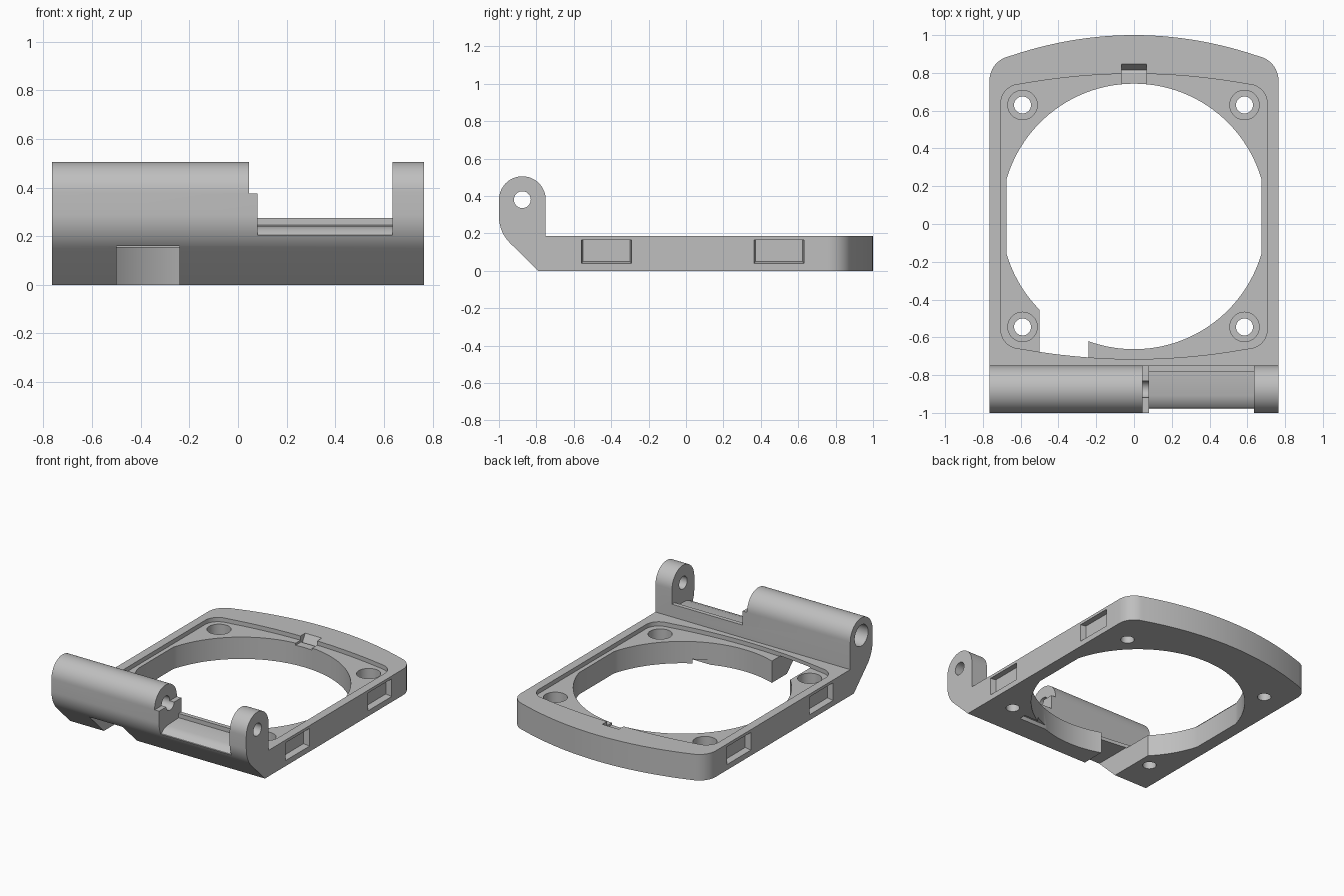
import bpy, bmesh, math
from mathutils import Vector

cube = bpy.data.objects.get("Cube")
if cube:
    bpy.data.objects.remove(cube, do_unlink=True)

grey = bpy.data.materials.new("plain_grey")
grey.use_nodes = True
colour = (0.52, 0.52, 0.52, 1)
grey.diffuse_color = colour
grey.node_tree.nodes["Principled BSDF"].inputs["Base Color"].default_value = colour


def prism(name, pts, lo, hi, axis="z"):
    """Extrude a closed profile: (x, y) along z, or (y, z) along x."""
    bm = bmesh.new()
    place = (lambda p, d: (p[0], p[1], d)) if axis == "z" else (lambda p, d: (d, p[0], p[1]))
    face = bm.faces.new([bm.verts.new(place(p, lo)) for p in pts])
    out = bmesh.ops.extrude_face_region(bm, geom=[face])
    shift = Vector(place((0, 0), hi - lo))
    bmesh.ops.translate(bm, vec=shift, verts=[v for v in out["geom"] if isinstance(v, bmesh.types.BMVert)])
    bmesh.ops.recalc_face_normals(bm, faces=bm.faces)
    mesh = bpy.data.meshes.new(name)
    bm.to_mesh(mesh)
    bm.free()
    mesh.materials.append(grey)
    ob = bpy.data.objects.new(name, mesh)
    bpy.context.collection.objects.link(ob)
    return ob


def box(name, x0, x1, y0, y1, z0, z1):
    return prism(name, [(x0, y0), (x1, y0), (x1, y1), (x0, y1)], z0, z1)


def arc(cx, cy, r, a0, a1, n):
    """Points on an arc, in degrees, both ends included."""
    angles = [math.radians(a0 + (a1 - a0) * i / n) for i in range(n + 1)]
    return [(cx + r * math.cos(a), cy + r * math.sin(a)) for a in angles]


def circle(cx, cy, r, n=48):
    return arc(cx, cy, r, 0, 360, n)[:-1]


def rounded(corners, n=12):
    """Round the corners (x, y, radius) of an outline."""
    pts = []
    for i, (x, y, r) in enumerate(corners):
        p = Vector((x, y))
        if r == 0:
            pts.append(p)
            continue
        a = (Vector(corners[i - 1][:2]) - p).normalized()
        b = (Vector(corners[(i + 1) % len(corners)][:2]) - p).normalized()
        half = a.angle(b) / 2
        centre = p + (a + b).normalized() * (r / math.sin(half))
        start = p + a * (r / math.tan(half)) - centre
        end = p + b * (r / math.tan(half)) - centre
        pts += [centre + start.lerp(end, k / n).normalized() * r for k in range(n + 1)]
    return pts


def bow(top, radius, half, n=24):
    """Shallow crown from +x to -x."""
    xs = [half - 2 * half * i / n for i in range(n + 1)]
    return [(x, top - x * x / (2 * radius), 0) for x in xs]


def combine(target, tool, operation="DIFFERENCE"):
    mod = target.modifiers.new("combine", "BOOLEAN")
    mod.operation, mod.solver, mod.object = operation, "EXACT", tool
    bpy.context.view_layer.objects.active = target
    bpy.ops.object.modifier_apply(modifier=mod.name)
    bpy.data.objects.remove(tool, do_unlink=True)


# Frame plate with crowned back edge
height = 0.185
frame = prism("hinged_ring_frame", rounded(
    [(-0.765, -0.77, 0), (0.765, -0.77, 0), (0.765, 0.855, 0.13)]
    + bow(1, 1.95, 0.59) + [(-0.765, 0.855, 0.13)]), 0, height)

# Hinge block: rounded top, swept lower front
pivot_y, pivot_z = -0.875, 0.38
hinge = prism("hinge_block", [(-0.75, 0), (-0.79, 0)]
              + arc(-0.8, 0.29, 0.2, 225, 180, 10)
              + arc(pivot_y, pivot_z, 0.125, 180, 0, 28), -0.765, 0.765, "x")
combine(frame, hinge, "UNION")

# Gap between barrel and ear, with a raised lip at the rear
combine(frame, prism("gap", [(-1.1, 0.2), (-0.972, 0.205), (-0.95, 0.226), (-0.91, 0.24),
                             (-0.78, 0.245), (-0.78, 0.275), (-0.7, 0.275),
                             (-0.7, 0.6), (-1.1, 0.6)], 0.08, 0.635, "x"))
# Stepped barrel end
combine(frame, box("step", 0.045, 0.1, -1.1, -0.7, 0.375, 0.6))

# Pin hole and wider barrel bore
combine(frame, prism("pin_hole", circle(pivot_y, pivot_z, 0.045), -0.9, 0.9, "x"))
combine(frame, prism("bore", circle(pivot_y, pivot_z, 0.075), -0.9, -0.02, "x"))

# Recessed seat, mirrored about the ring centre
centre_y = 0.04
half_seat = [(0.705, 0.685, 0.1)] + bow(0.755, 3.3, 0.58) + [(-0.705, 0.685, 0.1)]
seat = [(x, centre_y + y, r) for x, y, r in half_seat]
seat += [(-x, centre_y - y, r) for x, y, r in half_seat]
combine(frame, prism("seat", rounded(seat), 0.155, 0.24))

# Round opening with flattened sides
flat = math.degrees(math.acos(0.675 / 0.703))
opening = arc(0, centre_y, 0.703, flat, 180 - flat, 48) + arc(0, centre_y, 0.703, 180 + flat, 360 - flat, 48)
combine(frame, prism("opening", opening, -0.1, 0.3))

# Counterbored screw holes
for x in (-0.59, 0.585):
    for y in (-0.545, 0.63):
        combine(frame, prism("screw_hole", circle(x, y, 0.045, 32), -0.1, 0.3))
        combine(frame, prism("counterbore", circle(x, y, 0.078, 40), 0.06, 0.3))

# Cable channel under the barrel and small pocket underneath
combine(frame, box("channel", -0.5, -0.24, -1.1, -0.42, -0.1, 0.16))
combine(frame, box("pocket", 0.2, 0.46, -0.62, -0.57, -0.1, 0.03))

# Latch notch with ramp at the back
combine(frame, prism("latch", [(0.7, 0.14), (0.8, 0.14), (0.815, 0.13), (0.85, 0.19), (0.85, 0.25), (0.7, 0.25)],
                     -0.065, 0.065, "x"))

# Side pockets, narrowing inwards
for side in (-1, 1):
    for y in (-0.425, 0.4975):
        tool = box("side_pocket", 0.725 * side, 0.8 * side, y - 0.141, y + 0.141, 0.03, 0.165)
        for v in tool.data.vertices:
            if abs(v.co.x) < 0.75:
                v.co.y += 0.015 if v.co.y < y else -0.015
                v.co.z += 0.02 if v.co.z < 0.1 else 0
        combine(frame, tool)

# Smooth curves, crisp edges
bpy.ops.object.select_all(action="DESELECT")
frame.select_set(True)
bpy.context.view_layer.objects.active = frame
bpy.ops.object.shade_smooth_by_angle(angle=math.radians(25))
